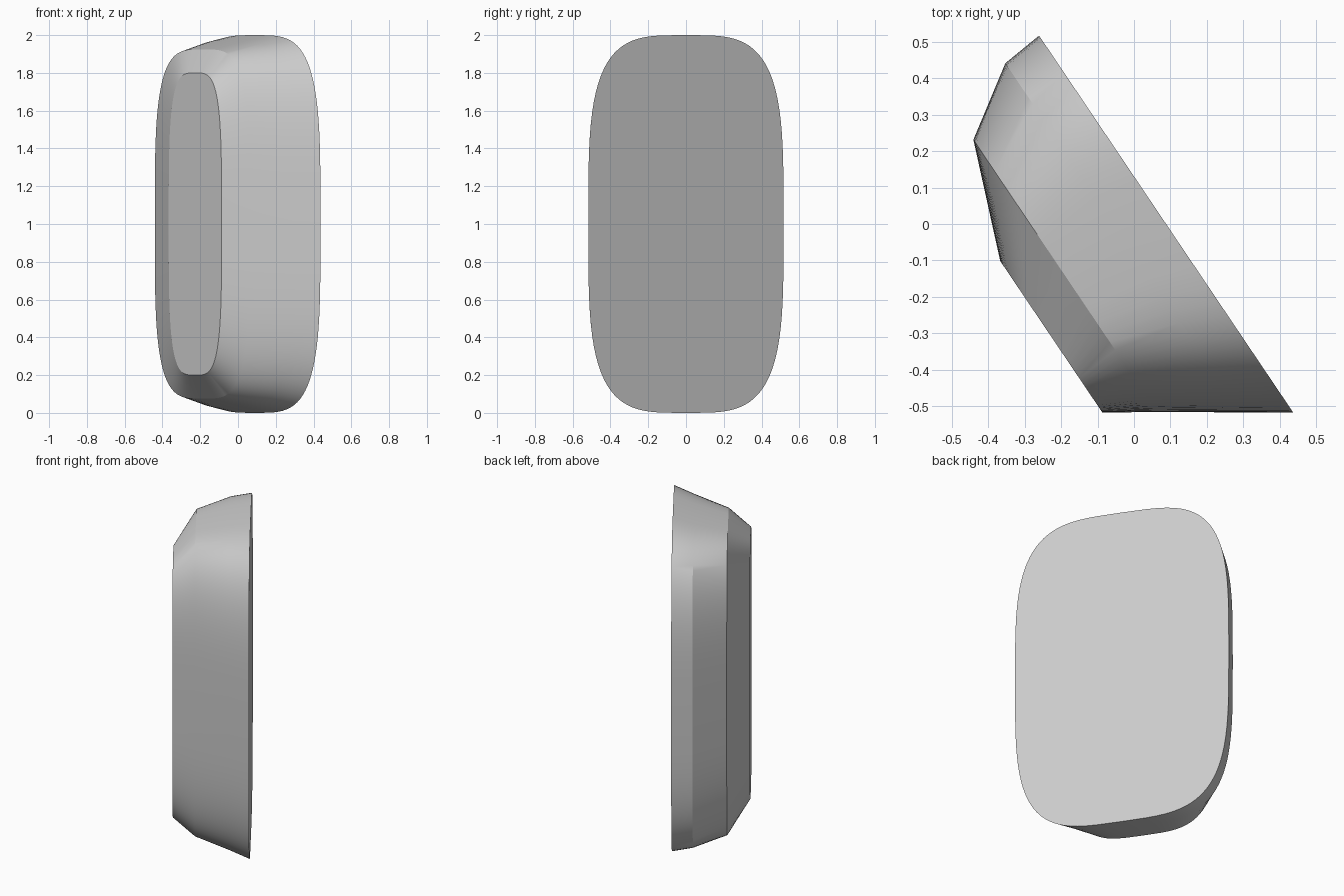
import bpy, bmesh, math
from mathutils import Vector

cube = bpy.data.objects.get("Cube")
if cube:
    bpy.data.objects.remove(cube)

grey = bpy.data.materials.new("plain grey")
grey.use_nodes = True
colour = (0.6, 0.6, 0.6, 1)
grey.diffuse_color = colour
grey.node_tree.nodes["Principled BSDF"].inputs["Base Color"].default_value = colour

# Axes of the slanted body: across is the large flat face's normal
across = Vector((0.829, 0.559, 0))
along = Vector((-0.559, 0.829, 0))
SIDES = 96
POWER = 2 / 3.75

# Rounded-rectangle sections: offset, start and end along the body, half height
sections = [
    (0.073, -0.673, 0.574, 1.0),
    (-0.046, -0.592, 0.563, 0.972),
    (-0.236, -0.463, 0.438, 0.925),
    (-0.361, -0.38, 0.121, 0.8),
]


def soft(v):
    return math.copysign(abs(v) ** POWER, v)


def ring(bm, offset, start, end, half):
    mid, reach = (start + end) / 2, (end - start) / 2
    verts = []
    for i in range(SIDES):
        a = math.tau * i / SIDES
        p = across * offset + along * (mid + reach * soft(math.cos(a)))
        p.z = 1 + half * soft(math.sin(a))
        verts.append(bm.verts.new(p))
    return verts


# Loft the sections and cap both ends
bm = bmesh.new()
rings = [ring(bm, *s) for s in sections]
for a, b in zip(rings, rings[1:]):
    for i in range(SIDES):
        j = (i + 1) % SIDES
        bm.faces.new((a[i], a[j], b[j], b[i]))
bm.faces.new(rings[0])
bm.faces.new(rings[-1])
bmesh.ops.recalc_face_normals(bm, faces=bm.faces)

mesh = bpy.data.meshes.new("rounded_body")
bm.to_mesh(mesh)
bm.free()
mesh.materials.append(grey)
body = bpy.data.objects.new("rounded_body", mesh)
bpy.context.collection.objects.link(body)

# Smooth sides with crisp cap rims
bpy.ops.object.select_all(action='DESELECT')
body.select_set(True)
bpy.context.view_layer.objects.active = body
bpy.ops.object.shade_smooth_by_angle(angle=math.radians(20))
